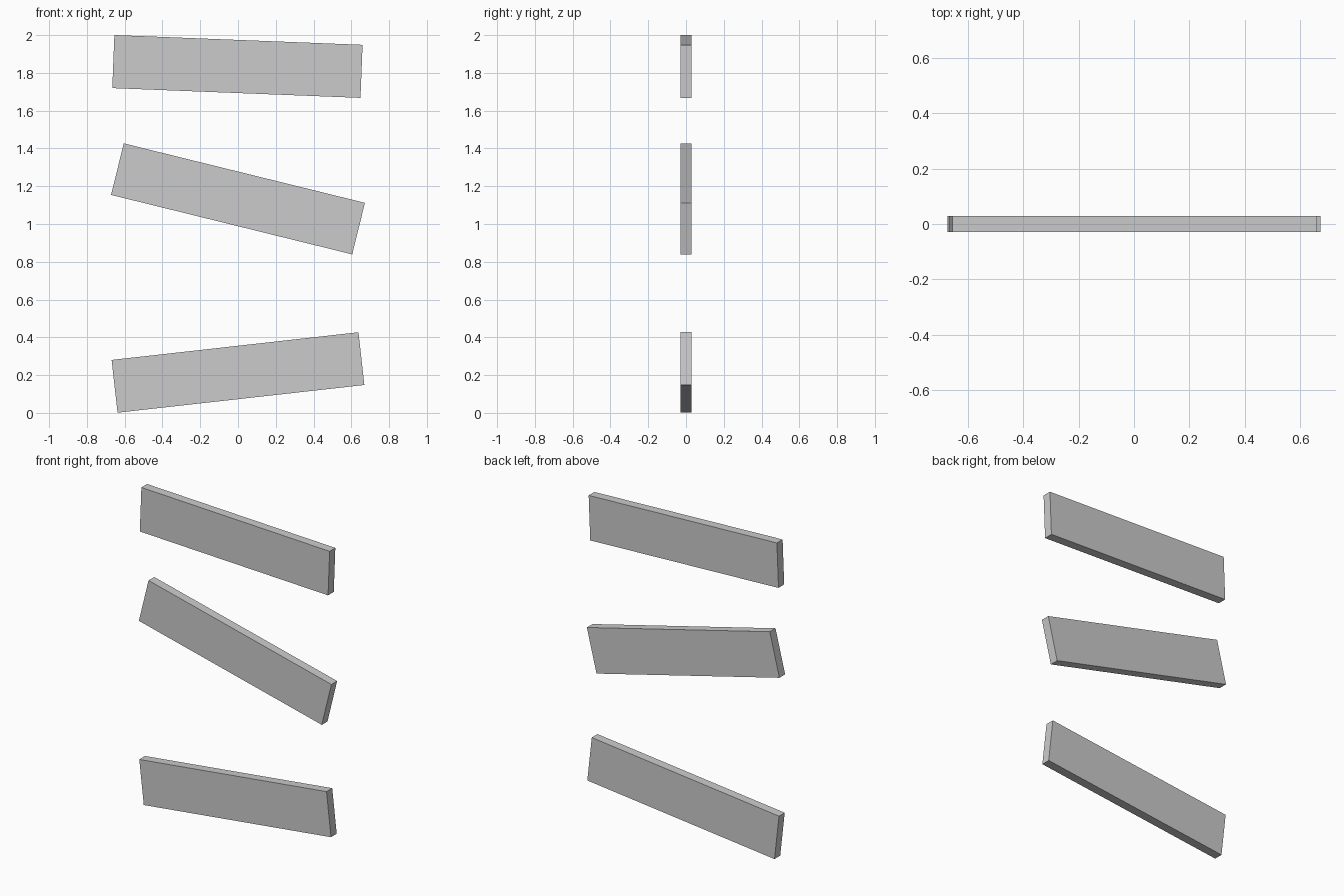
import bpy
from math import radians

if "Cube" in bpy.data.objects:
    bpy.data.objects.remove(bpy.data.objects["Cube"])

LENGTH, THICKNESS, HEIGHT = 1.315, 0.057, 0.281


def plank(name, x, z, tilt):
    # Flat board turned in the front plane; positive tilt raises the right end
    bpy.ops.mesh.primitive_cube_add(size=1, location=(x, 0, z),
                                    rotation=(0, -radians(tilt), 0))
    board = bpy.context.object
    board.name = name
    board.scale = (LENGTH, THICKNESS, HEIGHT)


# Three loose boards, one above the other
plank("bottom_plank", 0, 0.214, 6.4)
plank("middle_plank", 0, 1.133, -13.85)
plank("top_plank", -0.003, 1.834, -2.25)
